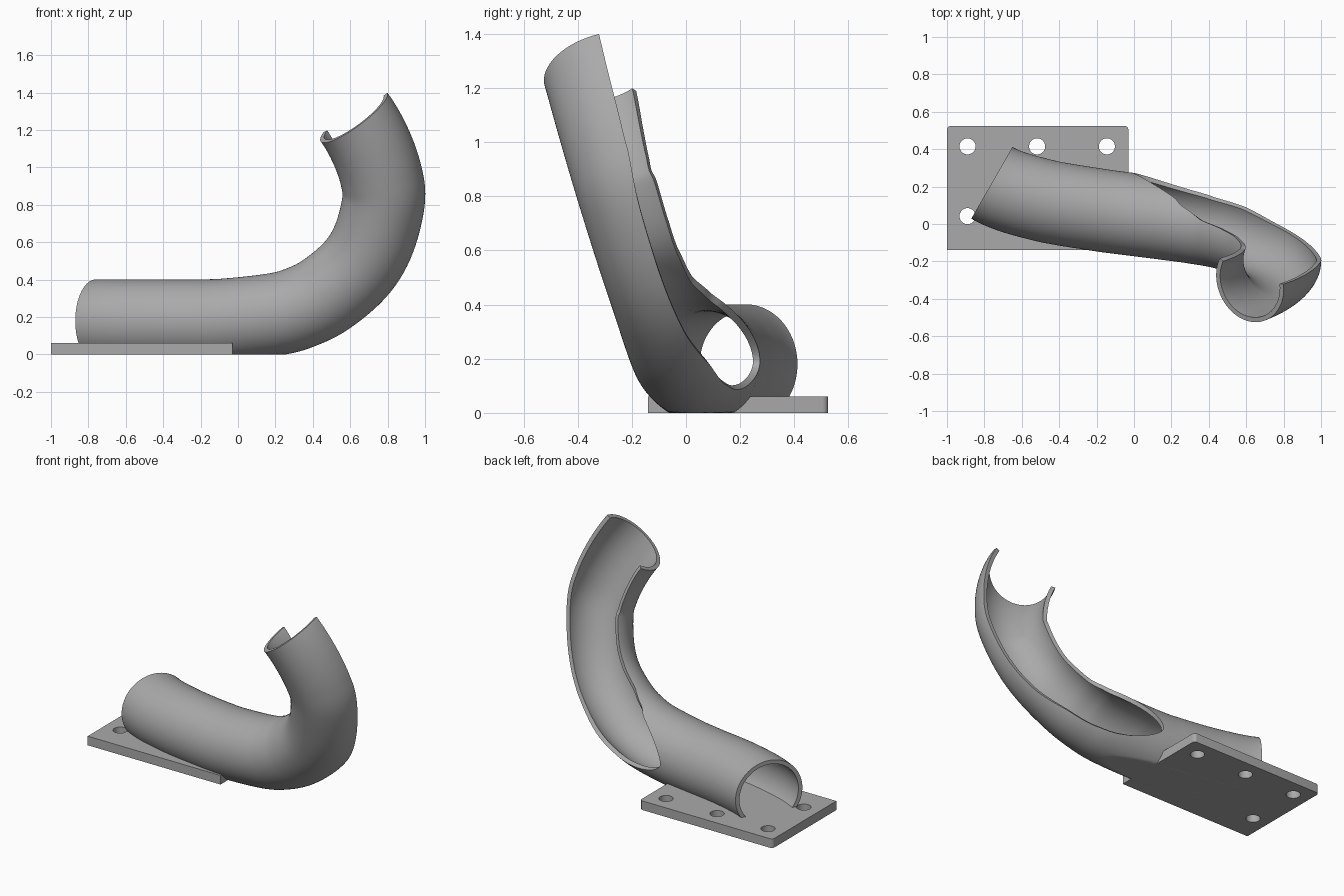
import bpy, bmesh, math
from mathutils import Vector

cube = bpy.data.objects.get("Cube")
if cube:
    bpy.data.objects.remove(cube, do_unlink=True)

grey = bpy.data.materials.new("plain grey")
grey.use_nodes = True
GREY = (0.4, 0.4, 0.4, 1)
grey.diffuse_color = GREY
grey.node_tree.nodes["Principled BSDF"].inputs["Base Color"].default_value = GREY


def make_object(name, bm):
    mesh = bpy.data.meshes.new(name)
    bm.to_mesh(mesh)
    bm.free()
    mesh.materials.append(grey)
    obj = bpy.data.objects.new(name, mesh)
    bpy.context.collection.objects.link(obj)
    return obj


def activate(obj):
    bpy.ops.object.select_all(action='DESELECT')
    obj.select_set(True)
    bpy.context.view_layer.objects.active = obj


# Centreline of the tube: x, y, z, then opening angle to the lower and upper lip
PATH = [
    (-.95, .39, .18, 0, 0),
    (-.76, .22, .18, 0, 0),
    (-.5, .13, .18, 0, 0),
    (-.2, .077, .18, 0, 0),
    (-.03, .054, .188, 0, 0),
    (.2, .025, .215, 37, 52),
    (.33, .007, .25, 49, 68),
    (.47, -.018, .32, 60, 79),
    (.63, -.063, .457, 78, 81),
    (.725, -.115, .613, 87, 76),
    (.778, -.18, .82, 90, 71),
    (.764, -.222, .96, 91, 66),
    (.707, -.268, 1.12, 92, 60),
    (.62, -.31, 1.27, 93, 54),
    (.50, -.353, 1.40, 93, 48),
]
OPEN_SEG = 3
SEGS = len(PATH) - 3
R_OUT, R_IN, ARC, STEPS = .221, .195, 96, 12


def sample(t):
    """Catmull-Rom through the path; the angles are blended as squares."""
    i = min(max(int(t), 0), SEGS - 1)
    u = t - i
    w = ((-u + 2*u*u - u**3) / 2, (2 - 5*u*u + 3*u**3) / 2,
         (u + 4*u*u - 3*u**3) / 2, (u**3 - u*u) / 2)
    out = [sum(w[k] * PATH[i + k][c] ** (2 if c > 2 else 1) for k in range(4))
           for c in range(5)]
    lips = [0 if t <= OPEN_SEG else math.radians(math.sqrt(max(a, 0))) for a in out[3:]]
    return Vector(out[:3]), lips


# Curved tube that opens into a channel along its back
bm = bmesh.new()
stations = []
for seg in range(SEGS):
    for k in range(STEPS):
        u = k / STEPS
        stations.append(seg + (u * u if seg == OPEN_SEG else u))
stations.append(SEGS)

rings = []
for t in stations:
    centre, (low, high) = sample(t)
    tangent = (sample(min(t + .01, SEGS))[0] - sample(max(t - .01, 0))[0]).normalized()
    back = Vector((0, 1, 0))
    back = (back - tangent * back.dot(tangent)).normalized()
    outward = back.cross(tangent)
    layers = []
    for radius, floor in ((R_OUT, 0), (R_IN, .003)):
        row = []
        for j in range(ARC + 1):
            a = low + (2 * math.pi - high - low) * j / ARC
            p = centre + radius * (math.cos(a) * back + math.sin(a) * outward)
            p.z = max(p.z, floor)
            row.append(bm.verts.new(p))
        layers.append(row)
    rings.append((layers[0], layers[1], low + high > 0))

for (o1, i1, open1), (o2, i2, open2) in zip(rings, rings[1:]):
    for j in range(ARC):
        bm.faces.new((o1[j], o1[j+1], o2[j+1], o2[j]))
        bm.faces.new((i1[j], i2[j], i2[j+1], i1[j+1]))
    if open2:                      # lips of the channel
        for j in (0, ARC):
            bm.faces.new((o1[j], o2[j], i2[j], i1[j]))
for outer, inner, _ in (rings[0], rings[-1]):      # end rims
    for j in range(ARC):
        bm.faces.new((outer[j], outer[j+1], inner[j+1], inner[j]))
bmesh.ops.remove_doubles(bm, verts=bm.verts, dist=.0002)
bmesh.ops.recalc_face_normals(bm, faces=bm.faces)
tube = make_object("curved_tube", bm)
activate(tube)
bpy.ops.object.shade_smooth_by_angle(angle=math.radians(32))

# Mounting plate with rounded back corners
X0, X1, Y0, Y1, THICK, CORNER = -1, -.03, -.14, .525, .06, .022
outline = [(X0, Y0), (X1, Y0)]
for cx, start in ((X1 - CORNER, 0), (X0 + CORNER, 90)):
    for k in range(7):
        a = math.radians(start + 15 * k)
        outline.append((cx + CORNER * math.cos(a), Y1 - CORNER + CORNER * math.sin(a)))
bm = bmesh.new()
base = bm.faces.new([bm.verts.new((x, y, 0)) for x, y in outline])
top = bmesh.ops.extrude_face_region(bm, geom=[base])
bmesh.ops.translate(bm, vec=(0, 0, THICK),
                    verts=[v for v in top["geom"] if isinstance(v, bmesh.types.BMVert)])
bmesh.ops.recalc_face_normals(bm, faces=bm.faces)
plate = make_object("mounting_plate", bm)

# Screw holes
bm = bmesh.new()
for x, y in ((-.89, .415), (-.518, .415), (-.145, .415), (-.89, .042)):
    hole = bmesh.ops.create_cone(bm, cap_ends=True, segments=40, radius1=.043,
                                 radius2=.043, depth=.3)
    bmesh.ops.translate(bm, verts=hole["verts"], vec=(x, y, 0))
cutter = make_object("hole_cutter", bm)
cutter.hide_render = True
cut = plate.modifiers.new("screw_holes", 'BOOLEAN')
cut.operation = 'DIFFERENCE'
cut.solver = 'EXACT'
cut.object = cutter
activate(plate)
bpy.ops.object.modifier_apply(modifier=cut.name)
bpy.data.objects.remove(cutter, do_unlink=True)
bpy.ops.object.shade_smooth_by_angle(angle=math.radians(30))
